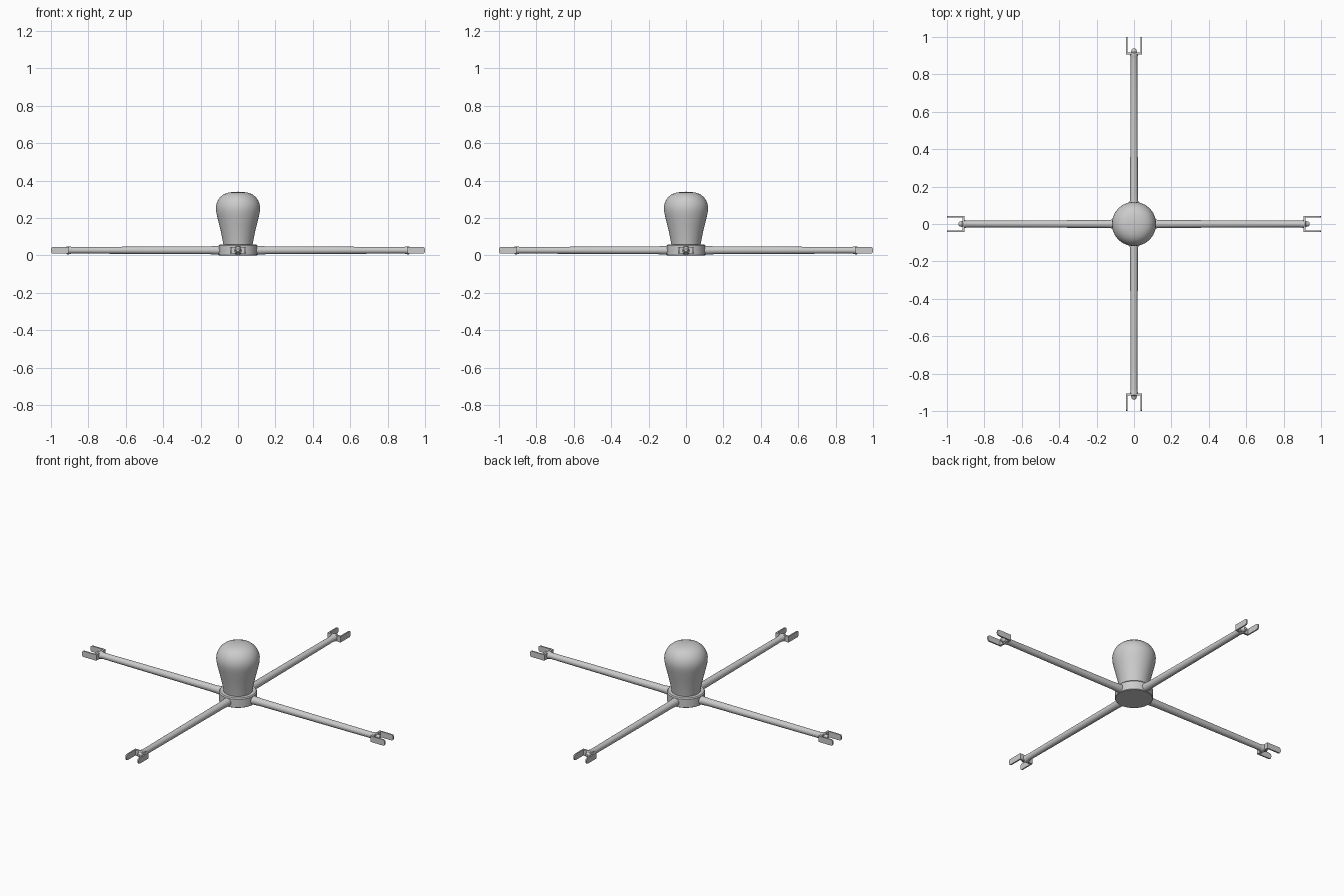
import bpy, bmesh, math
from mathutils import Matrix, Vector

if "Cube" in bpy.data.objects:
    bpy.data.objects.remove(bpy.data.objects["Cube"])

grey = bpy.data.materials.new("light_grey")
grey.diffuse_color = (0.6, 0.6, 0.6, 1)
grey.use_nodes = True
grey.node_tree.nodes["Principled BSDF"].inputs["Base Color"].default_value = grey.diffuse_color
AXIS_Z = 0.027


def finish(bm, name, angle=35):
    bmesh.ops.recalc_face_normals(bm, faces=bm.faces)
    me = bpy.data.meshes.new(name)
    bm.to_mesh(me)
    bm.free()
    ob = bpy.data.objects.new(name, me)
    bpy.context.collection.objects.link(ob)
    me.materials.append(grey)
    bpy.ops.object.select_all(action='DESELECT')
    ob.select_set(True)
    bpy.context.view_layer.objects.active = ob
    bpy.ops.object.shade_smooth_by_angle(angle=math.radians(angle))
    return ob


def lathe(name, profile, matrix=Matrix(), steps=48):
    """Revolve (radius, height) points around local z."""
    bm = bmesh.new()
    vs = [bm.verts.new((r, 0, z)) for r, z in profile]
    es = [bm.edges.new(p) for p in zip(vs, vs[1:])]
    bmesh.ops.spin(bm, geom=vs + es, cent=(0, 0, 0), axis=(0, 0, 1),
                   angle=math.tau, steps=steps, use_duplicate=False)
    bmesh.ops.remove_doubles(bm, verts=bm.verts, dist=1e-5)
    bm.transform(matrix)
    return finish(bm, name)


def plate(name, outline, y0, y1, matrix):
    """Extrude an (x, z) outline from y0 to y1."""
    bm = bmesh.new()
    f = bm.faces.new([bm.verts.new((x, y0, z)) for x, z in outline])
    ext = bmesh.ops.extrude_face_region(bm, geom=[f])
    bmesh.ops.translate(bm, vec=(0, y1 - y0, 0),
                        verts=[v for v in ext["geom"] if isinstance(v, bmesh.types.BMVert)])
    bm.transform(matrix)
    return finish(bm, name)


# Hub collar and bulb-shaped body
lathe("hub_collar", [(0, 0), (0.1, 0), (0.103, 0.003), (0.103, 0.052),
                     (0.098, 0.058), (0, 0.058)])
bulb = [(0, 0.05), (0.077, 0.05), (0.08, 0.07), (0.09, 0.12), (0.102, 0.17),
        (0.112, 0.21), (0.117, 0.235), (0.118, 0.255), (0.115, 0.275),
        (0.107, 0.295), (0.094, 0.313), (0.076, 0.327), (0.053, 0.335),
        (0.027, 0.339), (0, 0.34)]
lathe("bulb_body", bulb)

# Prong outline: straight bar with a rounded outer end
HALF = 0.0175
prong = [(0.908, -HALF), (0.908, HALF)]
for i in range(13):
    a = math.pi / 2 - math.pi * i / 12
    c, s = math.cos(a), math.sin(a)
    prong.append((0.988 + 0.012 * math.copysign(abs(c) ** 0.8, c), HALF * s))
bridge = [(0.905, -HALF), (0.905, HALF), (0.917, HALF), (0.917, -HALF)]

# Four identical arms with forked ends
for k in range(4):
    m = Matrix.Rotation(k * math.pi / 2, 4, 'Z') @ Matrix.Translation((0, 0, AXIS_Z))
    along = m @ Matrix.Rotation(math.pi / 2, 4, 'Y')
    lathe(f"arm_{k + 1}", [(0, 0.05), (0.024, 0.05), (0.024, 0.105), (0.021, 0.15),
                           (0.0185, 0.7), (0.0175, 0.885), (0.019, 0.895),
                           (0.0215, 0.905), (0.0215, 0.914), (0.015, 0.92),
                           (0.013, 0.932), (0.008, 0.938), (0, 0.938)], along, 24)
    plate(f"fork_bridge_{k + 1}", bridge, -0.044, 0.044, m)
    for side, y in (("left", 0.036), ("right", -0.044)):
        plate(f"fork_prong_{side}_{k + 1}", prong, y, y + 0.008, m)
